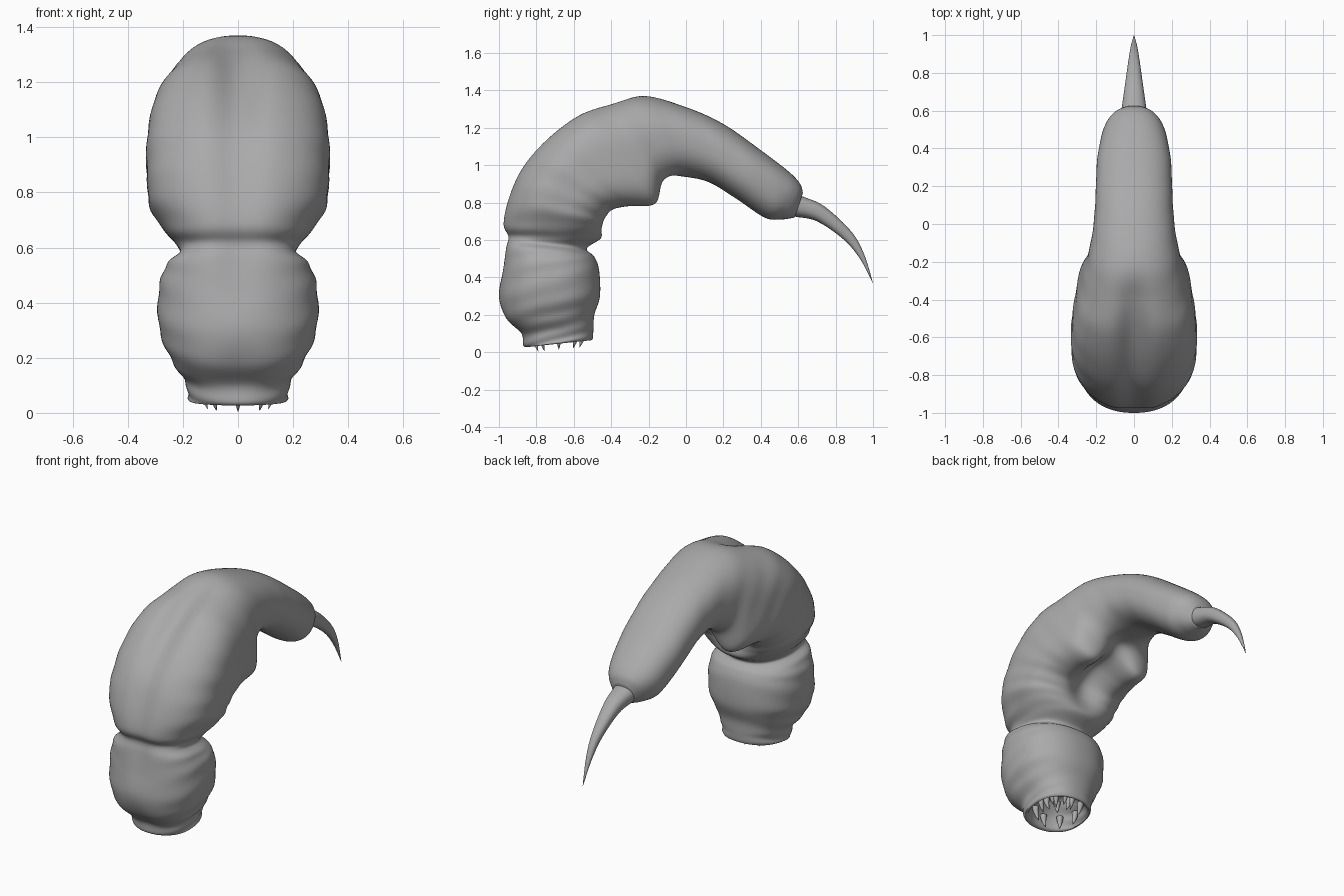
import bpy, bmesh, math
from mathutils import Vector

cube = bpy.data.objects.get("Cube")
if cube:
    bpy.data.objects.remove(cube)

skin = bpy.data.materials.new("grey skin")
skin.use_nodes = True
skin.diffuse_color = (0.4, 0.4, 0.4, 1)
skin.node_tree.nodes["Principled BSDF"].inputs["Base Color"].default_value = skin.diffuse_color

SIDES = 96


def spline(rows, steps):
    """Smooth rows of numbers with a Catmull-Rom curve."""
    out = []
    last = len(rows) - 1
    for i in range(last):
        quad = [rows[max(0, min(last, i + k))] for k in (-1, 0, 1, 2)]
        for s in range(steps):
            t = s / steps
            out.append([0.5 * (2 * b + (c - a) * t + (2 * a - 5 * b + 4 * c - d) * t * t
                               + (3 * b - a - 3 * c + d) * t ** 3)
                        for a, b, c, d in zip(*quad)])
    out.append(list(rows[-1]))
    return out


def power(value, exponent):
    return math.copysign(abs(value) ** exponent, value)


def loft(name, rings):
    """Skin a list of closed rings and cap both ends."""
    bm = bmesh.new()
    loops = [[bm.verts.new(p) for p in ring] for ring in rings]
    count = len(loops[0])
    for a, b in zip(loops, loops[1:]):
        for j in range(count):
            k = (j + 1) % count
            bm.faces.new((a[j], a[k], b[k], b[j]))
    bm.faces.new(loops[0][::-1])
    bm.faces.new(loops[-1])
    bmesh.ops.recalc_face_normals(bm, faces=bm.faces)
    mesh = bpy.data.meshes.new(name)
    bm.to_mesh(mesh)
    bm.free()
    mesh.materials.append(skin)
    obj = bpy.data.objects.new(name, mesh)
    bpy.context.collection.objects.link(obj)
    bpy.ops.object.select_all(action="DESELECT")
    obj.select_set(True)
    bpy.context.view_layer.objects.active = obj
    bpy.ops.object.shade_smooth_by_angle(angle=math.radians(60))


def section(row, position, wrinkle):
    """Ring between a back point and a belly point; grooved sides are squarer."""
    oy, oz, iy, iz, width, back_groove, belly_groove = row
    outer, inner = Vector((0, oy, oz)), Vector((0, iy, iz))
    centre, half = (outer + inner) / 2, (outer - inner) / 2
    axis = half.normalized()
    ring = []
    for j in range(SIDES):
        a = math.tau * j / SIDES
        c, s = math.cos(a), math.sin(a)
        x = width * power(s, 0.9)
        if c > 0:
            groove, spread, bulge = back_groove, 0.08, 0.84 - 4 * back_groove
        else:
            groove, spread, bulge = -belly_groove, 0.11, 0.88 - 2 * belly_groove
        dent = groove * math.exp(-(x / spread) ** 2) * abs(c)
        fold = wrinkle * s * s * math.sin(position * 7 + 4 * c)
        ring.append(centre + half * power(c, bulge) + axis * (fold * c - dent)
                    + Vector((x + fold * s, 0, 0)))
    return ring


# Back y z, belly y z, half width, back groove, belly groove
HEAD = [
    (-.76, .17, -.62, .18, .07, 0, 0),
    (-.82, .10, -.55, .12, .13, 0, 0),
    (-.84, .035, -.52, .07, .165, 0, 0),
    (-.87, .035, -.50, .07, .18, 0, 0),
    (-.89, .10, -.495, .12, .19, .01, 0),
    (-.97, .18, -.49, .20, .24, .01, 0),
    (-1, .30, -.46, .30, .285, 0, 0),
    (-.985, .45, -.465, .44, .288, .01, 0),
    (-.975, .56, -.49, .51, .26, .02, 0),
]
BODY = [
    (-.965, .62, -.53, .555, .21, .02, 0),
    (-.99, .69, -.455, .61, .255, .02, 0),
    (-.955, .84, -.43, .66, .318, .025, .03),
    (-.88, 1, -.41, .70, .33, .03, .07),
    (-.75, 1.15, -.37, .74, .332, .045, .11),
    (-.58, 1.28, -.28, .75, .315, .055, .15),
    (-.41, 1.34, -.145, .755, .285, .03, .16),
    (-.23, 1.37, -.11, .885, .245, 0, .06),
    (0, 1.31, -.02, .94, .215, 0, 0),
    (.2, 1.22, .12, .91, .203, 0, 0),
    (.4, 1.08, .27, .82, .195, 0, 0),
    (.55, .965, .42, .72, .165, 0, 0),
    (.61, .90, .51, .71, .122, 0, 0),
    (.625, .85, .58, .72, .07, 0, 0),
]

# Head, body and tail in one skin, pinched at the neck, smoother toward the tail
rows = spline(HEAD + BODY, 7)
loft("grub_body", [section(r, i / 7, 0.004 * (1 - i / len(rows))) for i, r in enumerate(rows)])

# Curved tail stinger
STINGER = [
    (.57, .85, .53, .74, .075, 0, 0),
    (.63, .83, .585, .725, .066, 0, 0),
    (.74, .78, .70, .70, .05, 0, 0),
    (.88, .65, .84, .605, .03, 0, 0),
    (.95, .53, .93, .50, .017, 0, 0),
    (1, .37, .998, .37, .001, 0, 0),
]
loft("tail_stinger", [section(r, 0, 0) for r in spline(STINGER, 6)])


def tooth(name, angle, radius, tip_z, length):
    """Small pointed cone hanging inside the mouth."""
    out = Vector((math.sin(angle), -math.cos(angle), 0))
    middle = Vector((0, -.68, tip_z))
    rings = []
    for t in (0, 0.35, 0.7, 1):
        base = middle + out * (radius - 0.02 * t * t) + Vector((0, 0, length * (1 - t)))
        size = 0.02 * (1 - t) ** 0.7 + 0.0005
        rings.append([base + Vector((math.cos(k * math.tau / 10), math.sin(k * math.tau / 10), 0)) * size
                      for k in range(10)])
    loft(name, rings)


# Outer and inner rings of teeth
for k in range(8):
    turn = math.tau * k / 8
    tooth(f"outer_tooth_{k + 1}", turn, .13, .004 + .01 * (1 - math.cos(turn)), .09)
for k in range(5):
    tooth(f"inner_tooth_{k + 1}", math.tau * (k + .5) / 5, .07, .08, .08)
